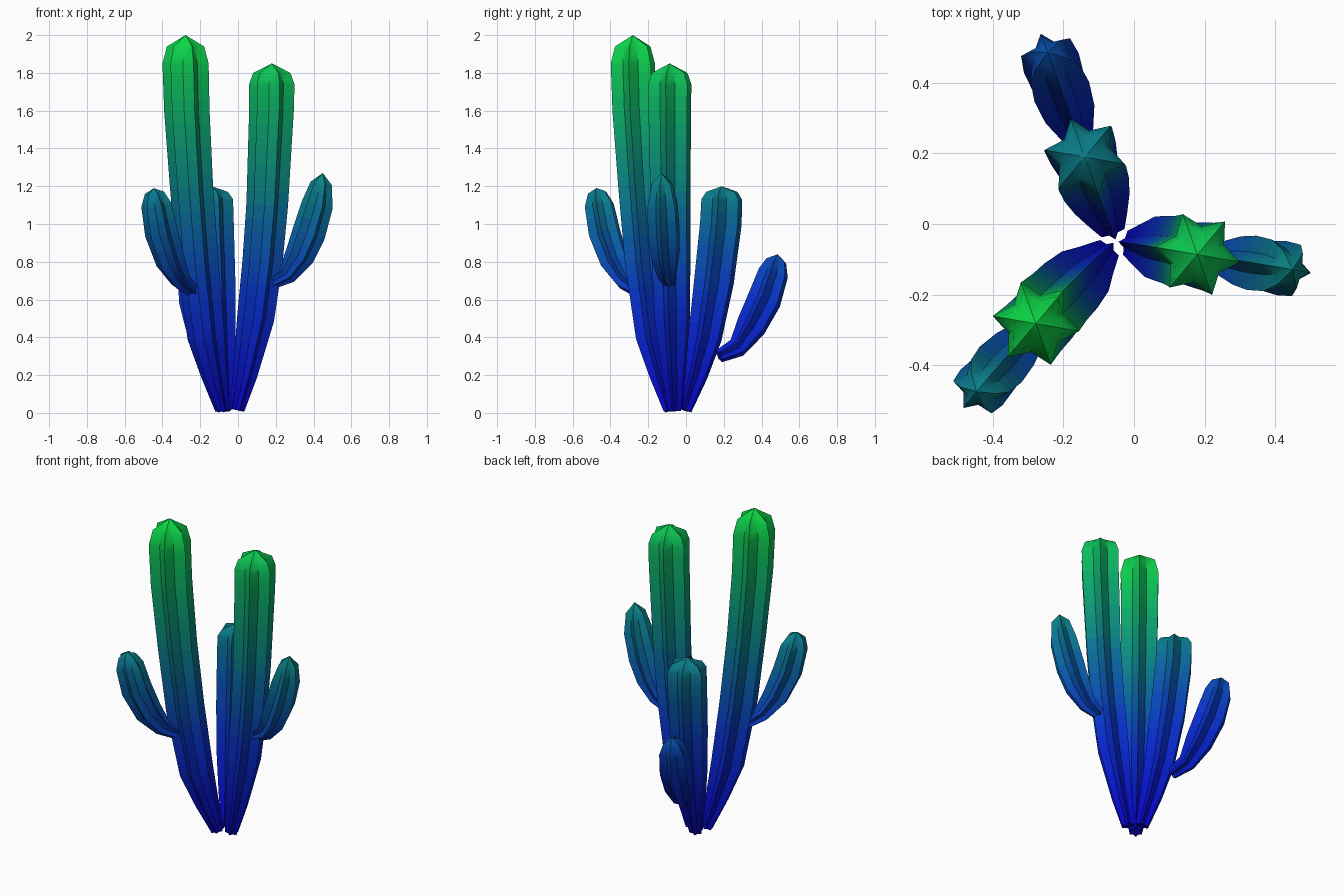
import bpy, bmesh, math
from mathutils import Vector

if "Cube" in bpy.data.objects:
    bpy.data.objects.remove(bpy.data.objects["Cube"])

CENTRE = Vector((-0.05, -0.05, 0))   # point where the stems meet
POINTS = 6                           # ribs of the star section
BANDS = 30                           # steps of the colour gradient

# Colour gradient from blue base to green tips (height, sRGB)
STOPS = [(0.0, (0.05, 0.04, 0.78)), (0.6, (0.06, 0.20, 0.78)),
         (1.2, (0.07, 0.50, 0.52)), (2.0, (0.08, 0.85, 0.27))]


def gradient(z):
    for (z0, c0), (z1, c1) in zip(STOPS, STOPS[1:]):
        if z <= z1:
            t = (z - z0) / (z1 - z0)
            return [(a + (b - a) * t) ** 2.2 for a, b in zip(c0, c1)]
    return [c ** 2.2 for c in STOPS[-1][1]]


materials = []
for i in range(BANDS):
    m = bpy.data.materials.new(f"gradient_{i:02d}")
    m.diffuse_color = (*gradient((i + 0.5) * 2 / BANDS), 1)
    m.use_nodes = True
    m.node_tree.nodes["Principled BSDF"].inputs["Base Color"].default_value = m.diffuse_color
    materials.append(m)


def star_ring(centre, tangent, r):
    """Six-pointed star around centre, square to the tangent."""
    turn = Vector((0, 0, 1)).rotation_difference(tangent)
    ring = []
    for k in range(POINTS * 2):
        a = math.radians(-10) + k * math.pi / POINTS
        rad = r if k % 2 == 0 else r * 0.66
        ring.append(centre + turn @ Vector((rad * math.cos(a), rad * math.sin(a), 0)))
    return ring


def stem(name, azimuth, path):
    """Sweep a ribbed stem along (distance, height, radius) points in one upright plane."""
    a = math.radians(azimuth)
    out = Vector((math.cos(a), math.sin(a), 0))
    pts = [CENTRE + out * d + Vector((0, 0, z)) for d, z, r in path]
    rings = []
    for i, p in enumerate(pts):
        t = Vector()
        if i > 0:
            t += (p - pts[i - 1]).normalized()
        if i < len(pts) - 1:
            t += (pts[i + 1] - p).normalized()
        rings.append(star_ring(p, t.normalized(), path[i][2]))

    # Split long spans so the gradient has enough steps
    fine = [rings[0]]
    for i in range(len(rings) - 1):
        n = max(1, round((pts[i + 1] - pts[i]).length / 0.067))
        for s in range(1, n + 1):
            fine.append([u.lerp(v, s / n) for u, v in zip(rings[i], rings[i + 1])])

    bm = bmesh.new()
    vs = [[bm.verts.new(co) for co in ring] for ring in fine]
    bm.faces.new(vs[0][::-1])
    count = POINTS * 2
    for lo, hi in zip(vs, vs[1:]):
        for k in range(count):
            j = (k + 1) % count
            bm.faces.new((lo[k], lo[j], hi[j], hi[k]))
    bmesh.ops.remove_doubles(bm, verts=bm.verts, dist=1e-5)
    bmesh.ops.recalc_face_normals(bm, faces=bm.faces)
    for f in bm.faces:
        z = f.calc_center_median().z
        f.material_index = min(BANDS - 1, max(0, int(z / 2 * BANDS)))
    mesh = bpy.data.meshes.new(name)
    bm.to_mesh(mesh)
    bm.free()
    for m in materials:
        mesh.materials.append(m)
    ob = bpy.data.objects.new(name, mesh)
    bpy.context.collection.objects.link(ob)
    bpy.ops.object.select_all(action='DESELECT')
    ob.select_set(True)
    bpy.context.view_layer.objects.active = ob
    bpy.ops.object.shade_smooth_by_angle(angle=math.radians(40))


# Tall front-left stem and its side branch
stem("tall_stem", 225.5, [
    (0.045, 0.015, 0.04), (0.11, 0.2, 0.07), (0.17, 0.4, 0.10), (0.235, 0.8, 0.113),
    (0.28, 1.2, 0.116), (0.315, 1.6, 0.122), (0.325, 1.85, 0.124),
    (0.325, 1.94, 0.10), (0.325, 2.0, 0)])
stem("tall_stem_branch", 227, [
    (0.28, 0.65, 0.04), (0.37, 0.70, 0.055), (0.45, 0.80, 0.08), (0.52, 0.95, 0.09),
    (0.56, 1.1, 0.082), (0.575, 1.165, 0.052), (0.58, 1.19, 0)])

# Middle stem on the right and its side branch
stem("middle_stem", -9, [
    (0.045, 0.015, 0.04), (0.088, 0.2, 0.066), (0.145, 0.5, 0.10), (0.182, 0.8, 0.108),
    (0.207, 1.1, 0.112), (0.23, 1.6, 0.12), (0.232, 1.74, 0.122),
    (0.232, 1.80, 0.10), (0.232, 1.85, 0)])
stem("middle_stem_branch", -9, [
    (0.235, 0.69, 0.035), (0.315, 0.735, 0.055), (0.38, 0.83, 0.08), (0.43, 0.95, 0.09),
    (0.475, 1.10, 0.085), (0.497, 1.215, 0.058), (0.505, 1.27, 0)])

# Short stem at the back and its side branch
stem("short_stem", 110.5, [
    (0.045, 0.015, 0.04), (0.105, 0.2, 0.07), (0.16, 0.4, 0.095), (0.212, 0.7, 0.112),
    (0.25, 1.0, 0.117), (0.256, 1.13, 0.115), (0.256, 1.17, 0.088), (0.256, 1.2, 0)])
stem("short_stem_branch", 110, [
    (0.24, 0.30, 0.035), (0.34, 0.345, 0.055), (0.42, 0.46, 0.085), (0.495, 0.60, 0.095),
    (0.545, 0.74, 0.085), (0.562, 0.805, 0.057), (0.57, 0.84, 0)])
